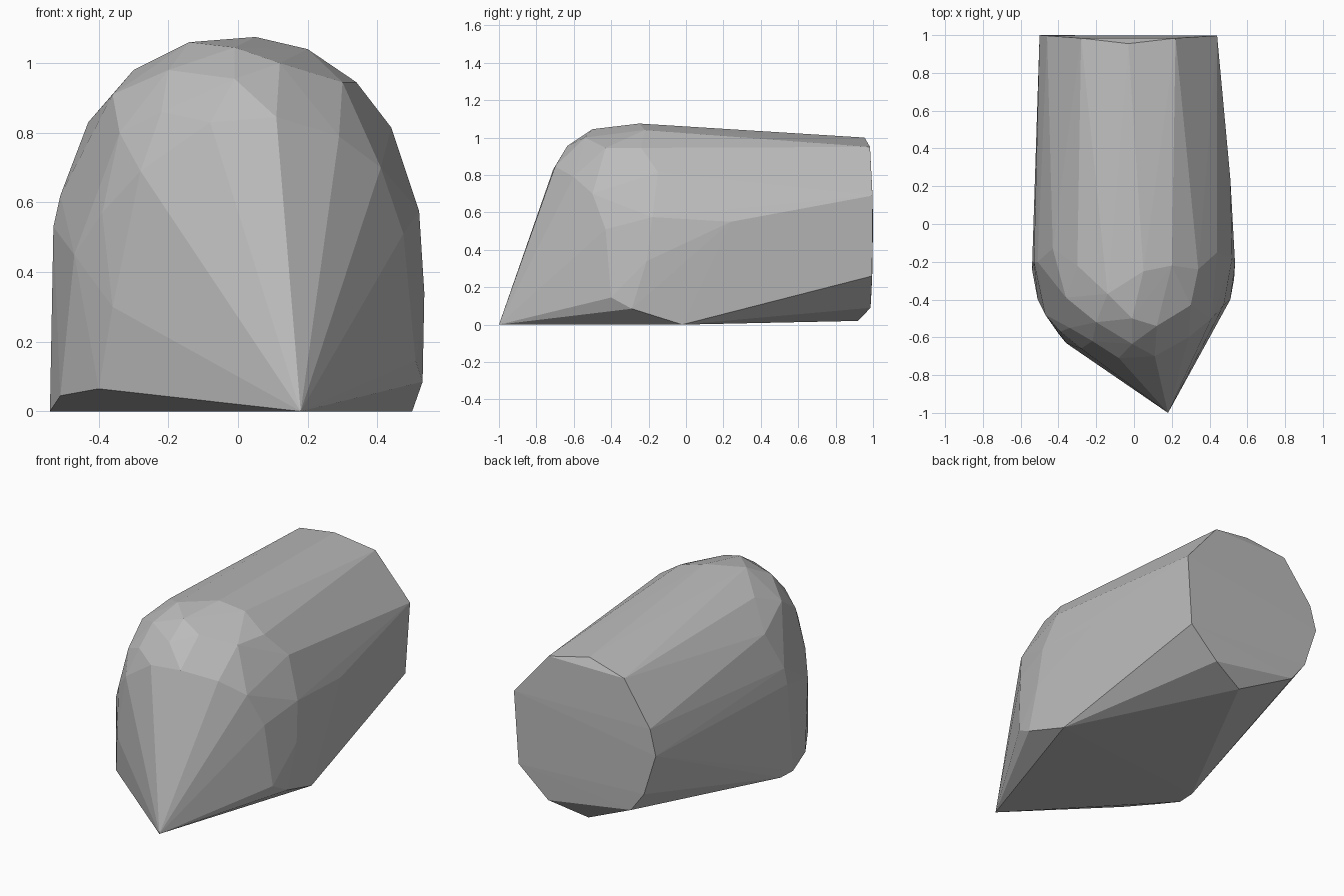
import bpy
import bmesh
import math

# Remove the default cube only
default_cube = bpy.data.objects.get("Cube")
if default_cube:
    bpy.data.objects.remove(default_cube, do_unlink=True)


def make_material(name, color):
    material = bpy.data.materials.new(name)
    material.use_nodes = True
    material.diffuse_color = color
    shader = material.node_tree.nodes["Principled BSDF"]
    shader.inputs["Base Color"].default_value = color
    return material


def rear_point(x, z):
    """Place a rim corner on the slightly bulging rear end."""
    return (x, 1 - 0.08 * (z - 0.5) ** 2, z)


def build_hull(name, points, material):
    """Wrap the corner points in a faceted convex shell."""
    bm = bmesh.new()
    for point in points:
        bm.verts.new(point)
    result = bmesh.ops.convex_hull(bm, input=bm.verts[:], use_existing_faces=False)
    unused = {item for key in ("geom_interior", "geom_unused")
              for item in result[key] if isinstance(item, bmesh.types.BMVert)}
    bmesh.ops.delete(bm, geom=[v for v in unused if v.is_valid], context="VERTS")
    bmesh.ops.dissolve_limit(bm, angle_limit=math.radians(0.5),
                             verts=bm.verts[:], edges=bm.edges[:])
    bmesh.ops.recalc_face_normals(bm, faces=bm.faces[:])
    mesh = bpy.data.meshes.new(name)
    bm.to_mesh(mesh)
    bm.free()
    mesh.materials.append(material)
    mesh.shade_flat()
    shell = bpy.data.objects.new(name, mesh)
    bpy.context.collection.objects.link(shell)
    return shell


# Rear end outline, as x and z
rear_rim = [rear_point(x, z) for x, z in (
    (.22, .95), (.44, .69), (.41, .26), (.22, .09), (-.33, .18),
    (-.42, .3), (-.5, .55), (-.46, .7), (-.28, .95))]
rear_tips = [(-.03, .955, 1), (0, .92, .02)]

# Pointed front and flat underside
underside = [(.18, -1, 0), (.5, -.02, 0), (-.54, -.24, 0), (-.535, -.13, 0)]

# Rounded roof, from the top ridge down to the brow
crown = [
    (.05, -.25, 1.075), (-.14, -.37, 1.06), (.2, -.22, 1.04), (-.3, -.22, .98),
    (.34, -.24, .945), (-.01, -.5, 1.045), (-.2, -.52, .98), (.12, -.54, 1),
    (.3, -.43, .945), (-.36, -.39, .91), (-.01, -.635, .955),
    (-.22, -.62, .86), (.11, -.7, .845), (-.08, -.71, .83), (.29, -.6, .79)]

# Side facets
positive_side = [
    (.44, -.15, .815), (.41, -.5, .7), (.52, -.18, .575), (.51, .24, .55),
    (.475, -.43, .51), (.535, -.21, .34), (.51, -.4, .145), (.53, -.29, .085)]
negative_side = [
    (-.43, -.13, .83), (-.34, -.55, .8), (-.28, -.66, .69), (-.51, -.2, .62),
    (-.39, -.57, .57), (-.53, -.2, .53), (-.47, -.48, .45), (-.36, -.63, .3),
    (-.4, -.58, .065), (-.51, -.4, .045)]

stone_grey = make_material("stone_grey", (0.5, 0.5, 0.5, 1))
build_hull("faceted_shell",
           rear_rim + rear_tips + underside + crown + positive_side + negative_side,
           stone_grey)
